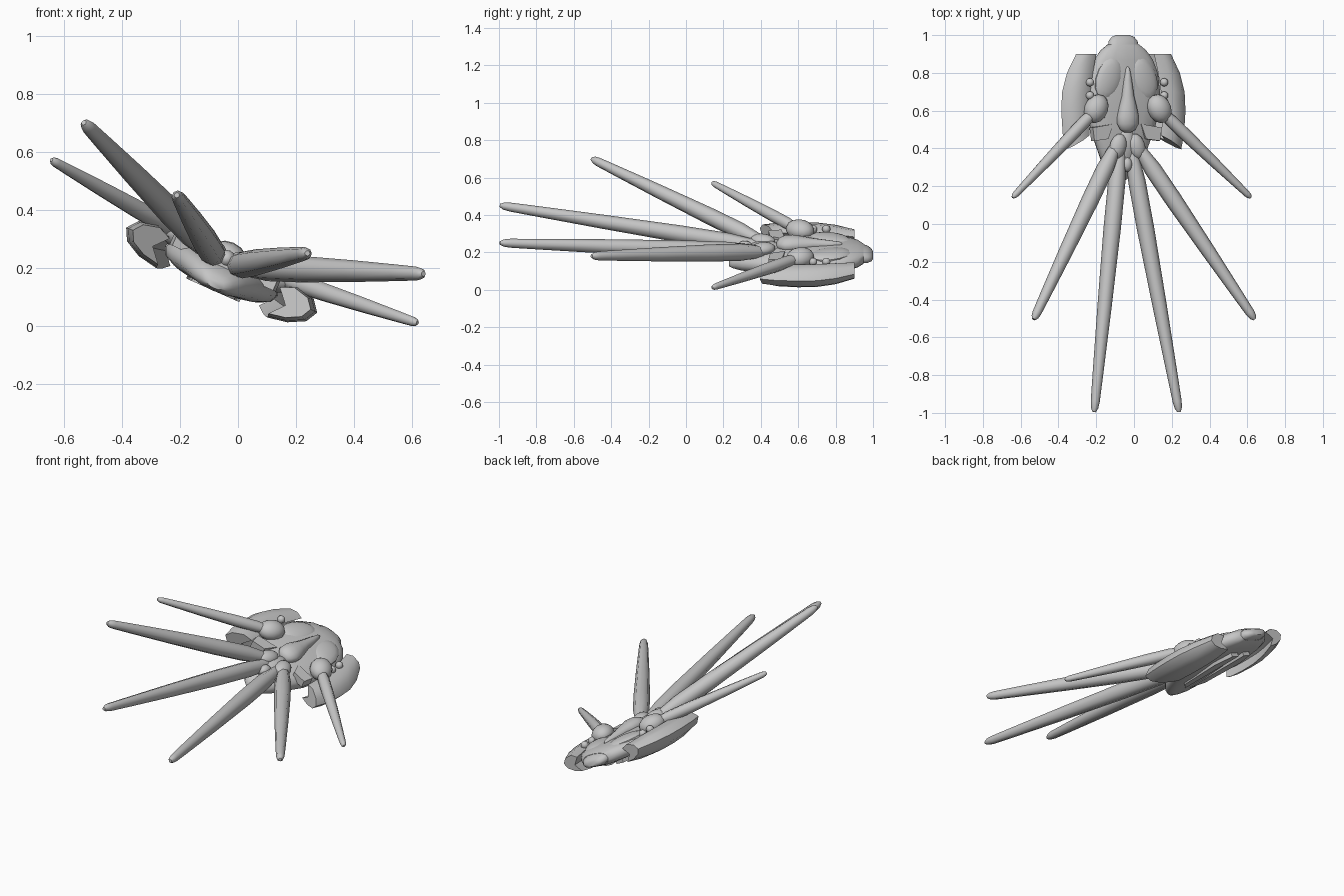
import bpy, bmesh
from math import sin, cos, pi, radians
from mathutils import Vector, Matrix

cube = bpy.data.objects.get("Cube")
if cube:
    bpy.data.objects.remove(cube)

grey = bpy.data.materials.new("hull grey")
grey.use_nodes = True
grey.diffuse_color = (0.56, 0.56, 0.56, 1)
grey.node_tree.nodes["Principled BSDF"].inputs["Base Color"].default_value = (0.56, 0.56, 0.56, 1)

# The whole craft is banked about its long axis
BANK = Matrix.Translation((-0.053, 0, 0.2)) @ Matrix.Rotation(radians(24), 4, 'Y')


def finish(name, bm, angle=40):
    bmesh.ops.recalc_face_normals(bm, faces=bm.faces)
    bm.transform(BANK)
    mesh = bpy.data.meshes.new(name)
    bm.to_mesh(mesh)
    bm.free()
    mesh.materials.append(grey)
    obj = bpy.data.objects.new(name, mesh)
    bpy.context.collection.objects.link(obj)
    bpy.ops.object.select_all(action='DESELECT')
    obj.select_set(True)
    bpy.context.view_layer.objects.active = obj
    bpy.ops.object.shade_smooth_by_angle(angle=radians(angle))


def loft(name, rings, angle=40):
    """Skin a list of closed rings and cap both ends."""
    bm = bmesh.new()
    loops = [[bm.verts.new(p) for p in ring] for ring in rings]
    n = len(loops[0])
    for a, b in zip(loops, loops[1:]):
        for i in range(n):
            j = (i + 1) % n
            bm.faces.new((a[i], a[j], b[j], b[i]))
    bm.faces.new(loops[0])
    bm.faces.new(loops[-1])
    finish(name, bm, angle)


def body(name, stations, n=16, power=0.8, angle=50):
    """Rounded sections along y: (y, half width, low, high)."""
    rings = []
    for y, half, low, high in stations:
        ring = []
        for i in range(n):
            c, s = cos(2 * pi * i / n), sin(2 * pi * i / n)
            u = half * abs(c) ** power * (1 if c > 0 else -1)
            w = abs(s) ** power * (1 if s > 0 else -1)
            ring.append((u, y, (low + high) / 2 + w * (high - low) / 2))
        rings.append(ring)
    loft(name, rings, angle)


def ball(name, centre, size, turn=0):
    bm = bmesh.new()
    bmesh.ops.create_uvsphere(bm, u_segments=14, v_segments=9, radius=1)
    bm.transform(Matrix.Translation(centre) @ Matrix.Rotation(turn, 4, 'Z')
                 @ Matrix.Diagonal((*size, 1)))
    finish(name, bm)


def spike(name, base, tip, radius, n=8):
    """Long tapering spine with a blunt rounded tip."""
    base, tip = Vector(base), Vector(tip)
    axis = tip - base
    side = axis.cross(Vector((0, 0, 1))).normalized()
    up = side.cross(axis).normalized()
    rings = []
    for t, r in ((0, .7), (.12, 1), (.3, 1), (.6, .82), (.85, .62), (.96, .52), (.985, .42), (1, .2)):
        rings.append([base + axis * t + radius * r * (side * cos(2 * pi * (i + .5) / n)
                      + up * sin(2 * pi * (i + .5) / n)) for i in range(n)])
    loft(name, rings, 50)


# Central hull and tail block
body("hull", [(.23, .03, -.075, -.045), (.25, .06, -.08, -.02), (.3, .10, -.085, .01),
              (.4, .145, -.08, .03), (.5, .185, -.08, .04), (.6, .208, -.075, .05),
              (.7, .213, -.07, .05), (.8, .2, -.065, .05), (.87, .17, -.06, .045),
              (.92, .13, -.055, .04), (.95, .09, -.045, .028)])
body("tail_block", [(.86, .095, -.05, .035), (.94, .09, -.045, .03),
                    (.97, .083, -.042, .02), (.99, .065, -.037, .008), (1, .04, -.03, -.005)], 12)

# Raised spine: bulb tapering backwards
body("spine_bulb", [(.485, .02, .03, .06), (.5, .045, .02, .08), (.53, .062, .01, .092),
                    (.57, .062, .01, .095), (.62, .05, .01, .09), (.68, .034, .02, .08),
                    (.76, .024, .02, .07), (.82, .012, .03, .062), (.835, .003, .04, .055)], 12, 1)

# Nose fairing the long spikes grow out of
body("nose_fairing", [(.29, .02, -.02, .03), (.34, .055, -.03, .045), (.4, .075, -.03, .06),
                      (.46, .06, -.02, .06), (.49, .03, 0, .05)], 10, 1)
ball("nose_ball", (0, .315, .035), (.03, .04, .03))

# Side armour shell section, measured inwards from its outermost edge
SHELL = [(-.15, -.093), (-.08, -.08), (-.022, -.05), (0, -.008),
         (-.03, .03), (-.095, .046), (-.15, .022), (-.1, -.035)]

for s, word in ((1, "left"), (-1, "right")):
    # Curved armour wing, front end cut on a slant
    rings = []
    for y, outer, k, slant in ((.395, .335, .85, -.5), (.48, .352, .95, -.2), (.6, .36, 1, 0),
                               (.7, .355, 1, 0), (.8, .327, .92, 0), (.9, .275, .72, 0)):
        rings.append([(s * (outer + du * k), y + du * slant, w * k) for du, w in SHELL])
    loft(word + "_armour_wing", rings, 58)

    # Long front spikes with their sockets
    spike(word + "_inner_spike", (s * .033, .39, .02), (s * .246, -.995, .165), .046)
    spike(word + "_outer_spike", (s * .07, .40, .035), (s * .64, -.505, .263), .046)
    ball(word + "_spike_socket", (s * .055, .41, .045), (.046, .07, .034), s * .3)

    # Short side spike in a shoulder ball
    spike(word + "_side_spike", (s * .19, .6, .05), (s * .69, .14, .1), .033)
    ball(word + "_shoulder_ball", (s * .183, .61, .05), (.064, .08, .054), s * .5)

    # Angled plate in front of the shoulder
    plate = [(s * .08, .53), (s * .2, .51), (s * .19, .44), (s * .11, .45)]
    loft(word + "_shoulder_plate", [[(x, y, w) for x, y in plate] for w in (0, .044)])

    # Swollen rear deck
    ball(word + "_rear_deck", (s * .1, .77, .03), (.075, .12, .028), s * .35)

    # Belly panel
    belly = [(s * .02, .36), (s * .08, .42), (s * .1, .7), (s * .07, .82), (s * .02, .82)]
    loft(word + "_belly_panel", [[(x, y, w) for x, y in belly] for w in (-.084, -.05)])

    # Studs along the hull edge
    for i, y in enumerate((.68, .75)):
        ball(f"{word}_stud_{i + 1}", (s * .215, y, .04), (.022, .022, .022))
